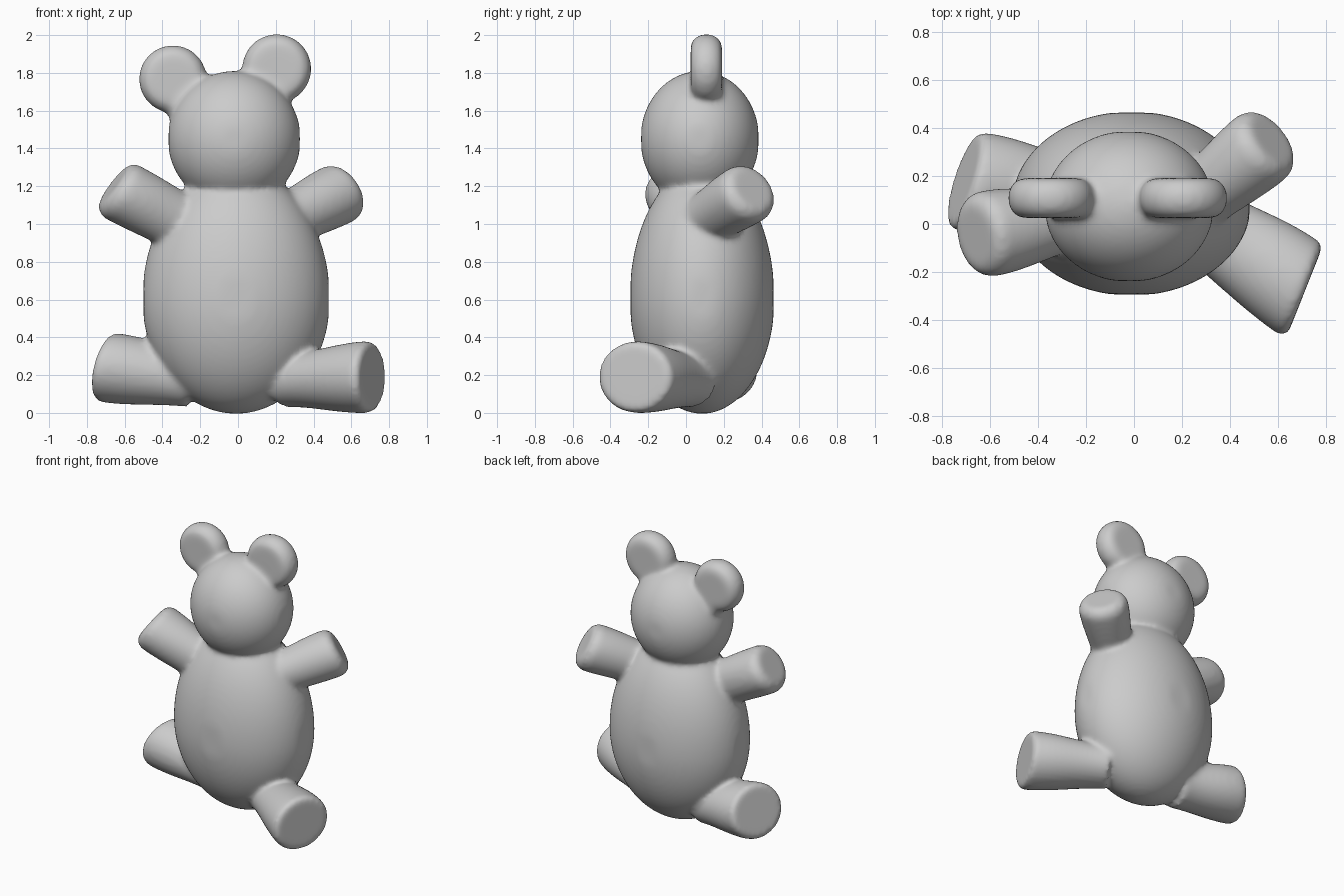
import bpy, bmesh
from math import sin, cos, pi, radians
from mathutils import Vector, Matrix

if "Cube" in bpy.data.objects:
    bpy.data.objects.remove(bpy.data.objects["Cube"])

bm = bmesh.new()
Z = Vector((0, 0, 1))
SIDES = 48


def loft(rings):
    """Closed skin through elliptical rings: (centre, normal, half width, half height)."""
    loops = []
    for c, n, w, h in rings:
        n = Vector(n).normalized()
        side = n.cross(Z).normalized()
        up = side.cross(n)
        loops.append([bm.verts.new(Vector(c) + side * w * cos(2 * pi * i / SIDES)
                                   + up * h * sin(2 * pi * i / SIDES)) for i in range(SIDES)])
    for p, q in zip(loops, loops[1:]):
        for i in range(SIDES):
            j = (i + 1) % SIDES
            bm.faces.new((p[i], p[j], q[j], q[i]))
    bm.faces.new(loops[0][::-1])
    bm.faces.new(loops[-1])


def ball(c, rx, ry, r_up, r_down, flat=0.985):
    """Egg with slightly flattened front, back and sides."""
    res = bmesh.ops.create_uvsphere(bm, u_segments=72, v_segments=40, radius=1)
    for v in res["verts"]:
        x, y, z = v.co
        x = max(-flat, min(flat, x)) / flat
        y = max(-flat, min(flat, y)) / flat
        v.co = Vector(c) + Vector((x * rx, y * ry, z * (r_up if z > 0 else r_down)))


def limb(a, b, na, nb, ra, rb, dome, rim):
    """Flared limb from a to b; the end is a rounded-off pad facing nb."""
    a, b, na, nb = Vector(a), Vector(b), Vector(na).normalized(), Vector(nb).normalized()
    rings = []
    for k in range(11):
        t = k / 10
        s = t * t * (3 - 2 * t)
        rings.append((a.lerp(b, t), na.lerp(nb, s),
                      ra[0] + (rb[0] - ra[0]) * s, ra[1] + (rb[1] - ra[1]) * s))
    for k in range(1, 7):
        q = k / 6 * pi / 2
        f = 1 - rim * (1 - cos(q))
        rings.append((b + nb * dome * sin(q), nb, rb[0] * f, rb[1] * f))
    loft(rings)


def ear(x, z, r):
    """Flat round ear with a narrower root reaching into the head."""
    y, half = 0.108, 0.083
    for cx, cz, rr in ((x, z, r), (x * 0.72 - 0.006, z - 0.11, r * 0.8)):
        rings = []
        for k in range(-6, 7):
            q = radians(k * 15)
            rings.append(((cx, y + half * sin(q), cz), (0, 1, 0),
                          rr - half * 0.8 * (1 - cos(q)), rr - half * 0.8 * (1 - cos(q))))
        loft(rings)


# belly and head
ball((-0.01, 0.085, 0.6), 0.49, 0.378, 0.70, 0.605)
ball((-0.02, 0.073, 1.45), 0.347, 0.31, 0.36, 0.36)

# ears
ear(-0.345, 1.767, 0.18)
ear(0.205, 1.822, 0.184)

# arms: one swings back, the other slightly forward
limb((0.24, 0.08, 1.01), (0.525, 0.315, 1.155), (0.75, 0.6, 0.35), (0.7, 0.55, 0.5),
     (0.135, 0.14), (0.165, 0.165), 0.07, 0.35)
limb((-0.22, 0.03, 0.96), (-0.605, -0.04, 1.165), (-0.86, -0.1, 0.5), (-0.8, -0.15, 0.6),
     (0.13, 0.15), (0.18, 0.168), 0.07, 0.35)

# legs: one forward, one back, each with a flat sole
limb((0.25, 0.03, 0.17), (0.68, -0.262, 0.19), (0.8, -0.55, 0), (0.93, -0.37, 0),
     (0.16, 0.14), (0.213, 0.19), 0.035, 0.15)
limb((-0.25, 0.12, 0.18), (-0.672, 0.175, 0.238), (-0.97, 0.15, 0.1), (-0.93, 0.3, 0.25),
     (0.16, 0.15), (0.213, 0.188), 0.04, 0.15)

bmesh.ops.recalc_face_normals(bm, faces=bm.faces[:])
mesh = bpy.data.meshes.new("stuffed_bear")
bm.to_mesh(mesh)
bm.free()
bear = bpy.data.objects.new("stuffed_bear", mesh)
bpy.context.collection.objects.link(bear)

# fuse all parts into one soft plush skin
fuse = bear.modifiers.new("fuse", 'REMESH')
fuse.mode = 'VOXEL'
fuse.voxel_size = 0.016
fuse.use_smooth_shade = True
soft = bear.modifiers.new("soften", 'SMOOTH')
soft.factor = 0.5
soft.iterations = 10
